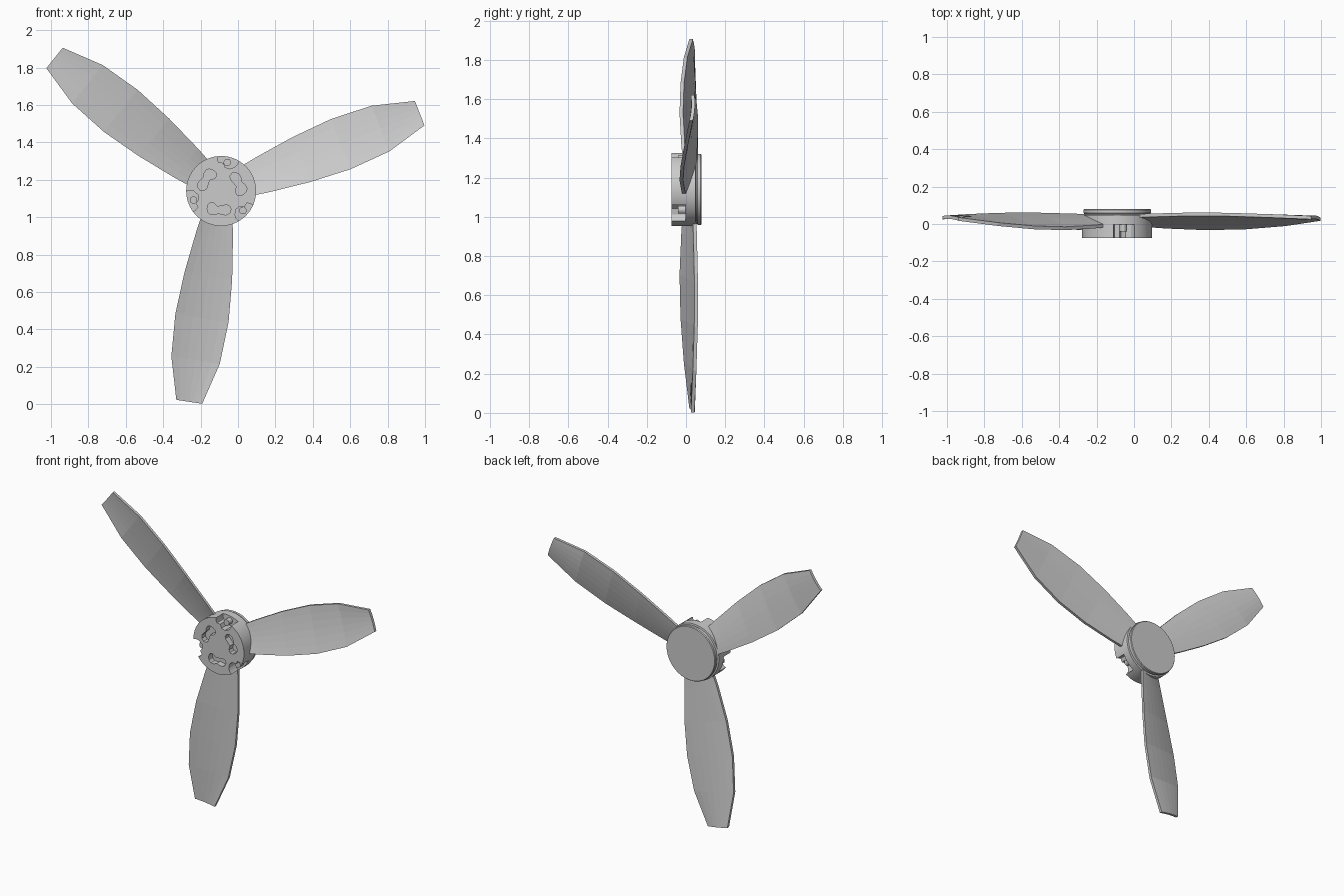
import bpy, bmesh
from math import sin, cos, pi, radians

if "Cube" in bpy.data.objects:
    bpy.data.objects.remove(bpy.data.objects["Cube"])

CX, CZ = -0.09, 1.14   # rotor axis, running along y


def finish(bm, name):
    bmesh.ops.recalc_face_normals(bm, faces=bm.faces[:])
    me = bpy.data.meshes.new(name)
    bm.to_mesh(me)
    bm.free()
    ob = bpy.data.objects.new(name, me)
    bpy.context.collection.objects.link(ob)
    return ob


def turn(x, z, a):
    return CX + x * cos(a) - z * sin(a), CZ + x * sin(a) + z * cos(a)


def prism(bm, pts, y0, y1, a=0.0):
    """Extrude an x/z outline (relative to the axis, turned by a) along y."""
    w = [turn(x, z, a) for x, z in pts]
    lo = [bm.verts.new((x, y0, z)) for x, z in w]
    hi = [bm.verts.new((x, y1, z)) for x, z in w]
    n = len(w)
    bm.faces.new(lo)
    bm.faces.new(hi[::-1])
    for i in range(n):
        bm.faces.new((lo[i], hi[i], hi[(i + 1) % n], lo[(i + 1) % n]))


def lathe(bm, profile, n=64):
    """Revolve (radius, y) points round the rotor axis and cap both ends."""
    rings = [[bm.verts.new((CX + r * cos(2 * pi * i / n), y, CZ + r * sin(2 * pi * i / n)))
              for i in range(n)] for r, y in profile]
    for a, b in zip(rings, rings[1:]):
        for i in range(n):
            bm.faces.new((a[i], b[i], b[(i + 1) % n], a[(i + 1) % n]))
    bm.faces.new(rings[0])
    bm.faces.new(rings[-1][::-1])


# hub with a shallow groove in front of the back cap
bm = bmesh.new()
lathe(bm, [(0.187, -0.075), (0.187, 0.048), (0.176, 0.05), (0.176, 0.057),
           (0.181, 0.059), (0.181, 0.075), (0.177, 0.08)])
hub = finish(bm, "hub")

# cutters: three bean-shaped recesses and three rim notches
bean = [(-.075, -.095), (-.072, -.075), (-.06, -.063), (-.042, -.063), (-.03, -.074),
        (-.02, -.084), (.005, -.079), (.03, -.074), (.046, -.082), (.053, -.098),
        (.046, -.117), (.028, -.128), (.008, -.126), (-.015, -.119), (-.035, -.127),
        (-.058, -.126), (-.07, -.114)]
notch = [(.25, -.062), (.25, .062), (.165, .056), (.145, .045), (.15, .02),
         (.128, .005), (.125, -.02), (.14, -.045), (.16, -.056)]
bm = bmesh.new()
for k in range(3):
    prism(bm, bean, -0.2, -0.035, radians(120 * k))
    prism(bm, notch, -0.2, -0.003, radians(78 + 120 * k))
cutter = finish(bm, "cutter")
cutter.hide_render = True
mod = hub.modifiers.new("cut", "BOOLEAN")
mod.operation = "DIFFERENCE"
mod.solver = "EXACT"
mod.object = cutter
bpy.context.view_layer.update()
cut = bpy.data.meshes.new_from_object(hub.evaluated_get(bpy.context.evaluated_depsgraph_get()))
hub.modifiers.clear()
hub.data = cut
bpy.data.objects.remove(cutter)
bpy.context.view_layer.objects.active = hub
hub.select_set(True)
bpy.ops.object.shade_smooth_by_angle(angle=radians(25))

# small bolt bosses standing in the notches
bm = bmesh.new()
for k in range(3):
    ring = [(0.156 + 0.02 * cos(pi * i / 6), 0.02 * sin(pi * i / 6)) for i in range(12)]
    prism(bm, ring, -0.04, 0.0, radians(78 + 120 * k))
finish(bm, "notch_bosses")

# blades: radius, half width, mean y, half rise across the chord
stations = [(0.14, 0.083, 0.018, 0.026), (0.24, 0.100, 0.016, 0.031),
            (0.46, 0.129, 0.014, 0.038), (0.687, 0.144, 0.016, 0.035),
            (0.915, 0.131, 0.021, 0.023), (1.14, 0.070, 0.030, 0.004)]
COLS = 6
for k in range(3):
    a = radians(21.4 + 120 * k)
    bm = bmesh.new()
    loops = []
    for r, hw, ym, dy in stations:
        loop = []
        for side in (-1, 1):
            for j in range(COLS + 1):
                s = (-1 + 2 * j / COLS) * -side
                camber = 0.006 * (1 - s * s)
                x, z = turn(r, hw * s, a)
                loop.append(bm.verts.new((x, ym + dy * s + camber + side * 0.009, z)))
        loops.append(loop)
    n = len(loops[0])
    for p, q in zip(loops, loops[1:]):
        for i in range(n):
            bm.faces.new((p[i], q[i], q[(i + 1) % n], p[(i + 1) % n]))
    bm.faces.new(loops[0])
    bm.faces.new(loops[-1][::-1])
    finish(bm, f"blade_{k + 1}")
